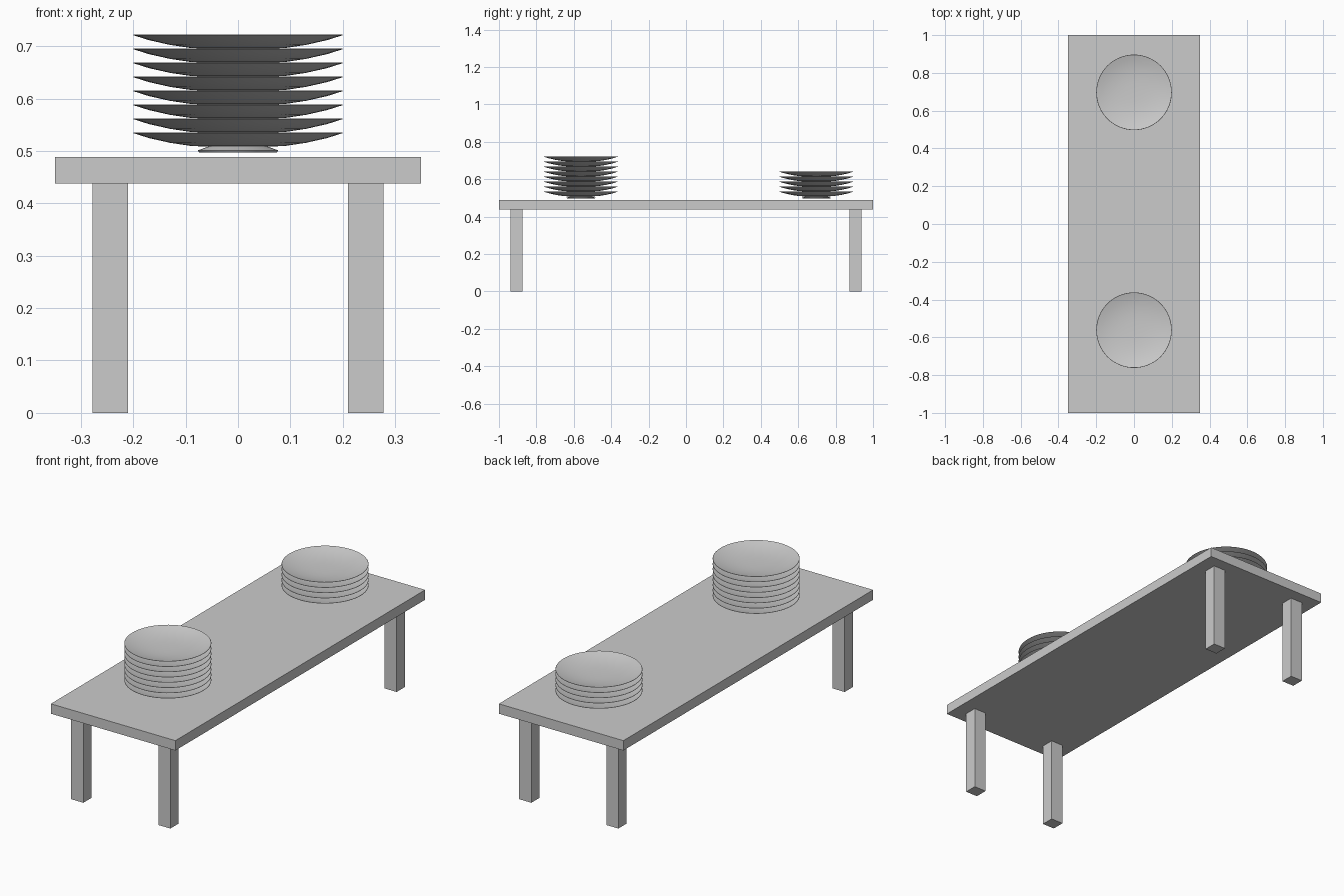
import bpy
import bmesh
import math

cube = bpy.data.objects.get("Cube")
if cube:
    bpy.data.objects.remove(cube, do_unlink=True)


def make_material(name, value):
    mat = bpy.data.materials.new(name)
    mat.use_nodes = True
    color = (value, value, value, 1)
    mat.diffuse_color = color
    mat.node_tree.nodes["Principled BSDF"].inputs["Base Color"].default_value = color
    return mat


grey = make_material("plain_grey", 0.6)


def box(name, center, size):
    bpy.ops.mesh.primitive_cube_add(size=1, location=center)
    obj = bpy.context.object
    obj.name = name
    obj.scale = size
    bpy.ops.object.transform_apply(location=False, rotation=False, scale=True)
    obj.data.materials.append(grey)
    return obj


def lathe(name, profile, segments=64):
    """Spin a radius/height profile around z."""
    bm = bmesh.new()
    verts = [bm.verts.new((r, 0, z)) for r, z in profile]
    edges = [bm.edges.new(pair) for pair in zip(verts, verts[1:])]
    bmesh.ops.spin(bm, geom=verts + edges, cent=(0, 0, 0), axis=(0, 0, 1),
                   angle=math.tau, steps=segments, use_merge=True)
    bmesh.ops.remove_doubles(bm, verts=bm.verts, dist=0.0001)
    bmesh.ops.recalc_face_normals(bm, faces=bm.faces)
    mesh = bpy.data.meshes.new(name)
    bm.to_mesh(mesh)
    bm.free()
    mesh.materials.append(grey)
    return mesh


# Table
box("table_top", (0, 0, 0.463), (0.698, 2, 0.05))
for x, side in ((-0.244, "right"), (0.244, "left")):
    for y, end in ((-0.906, "front"), (0.906, "back")):
        box(f"{end}_{side}_leg", (x, y, 0.2195), (0.068, 0.065, 0.439))

# Plate: flared foot, curved underside, rim, shallow dished top
plate_profile = [
    (0, 0), (0.074, 0), (0.077, 0.004), (0.057, 0.011),
    (0.09, 0.0125), (0.13, 0.0185), (0.17, 0.0275), (0.2, 0.037),
    (0.199, 0.038), (0.17, 0.0295), (0.13, 0.0215), (0.09, 0.017),
    (0.05, 0.015), (0, 0.0145),
]
plate_mesh = lathe("plate", plate_profile)

# Two stacks of plates
for stack, y, count in (("front", -0.562, 8), ("back", 0.697, 5)):
    for i in range(count):
        plate = bpy.data.objects.new(f"{stack}_plate_{i + 1}", plate_mesh)
        plate.location = (0, y, 0.497 + i * 0.0267)
        bpy.context.collection.objects.link(plate)

bpy.ops.object.select_all(action="DESELECT")
plate.select_set(True)
bpy.context.view_layer.objects.active = plate
bpy.ops.object.shade_smooth_by_angle(angle=math.radians(30))
